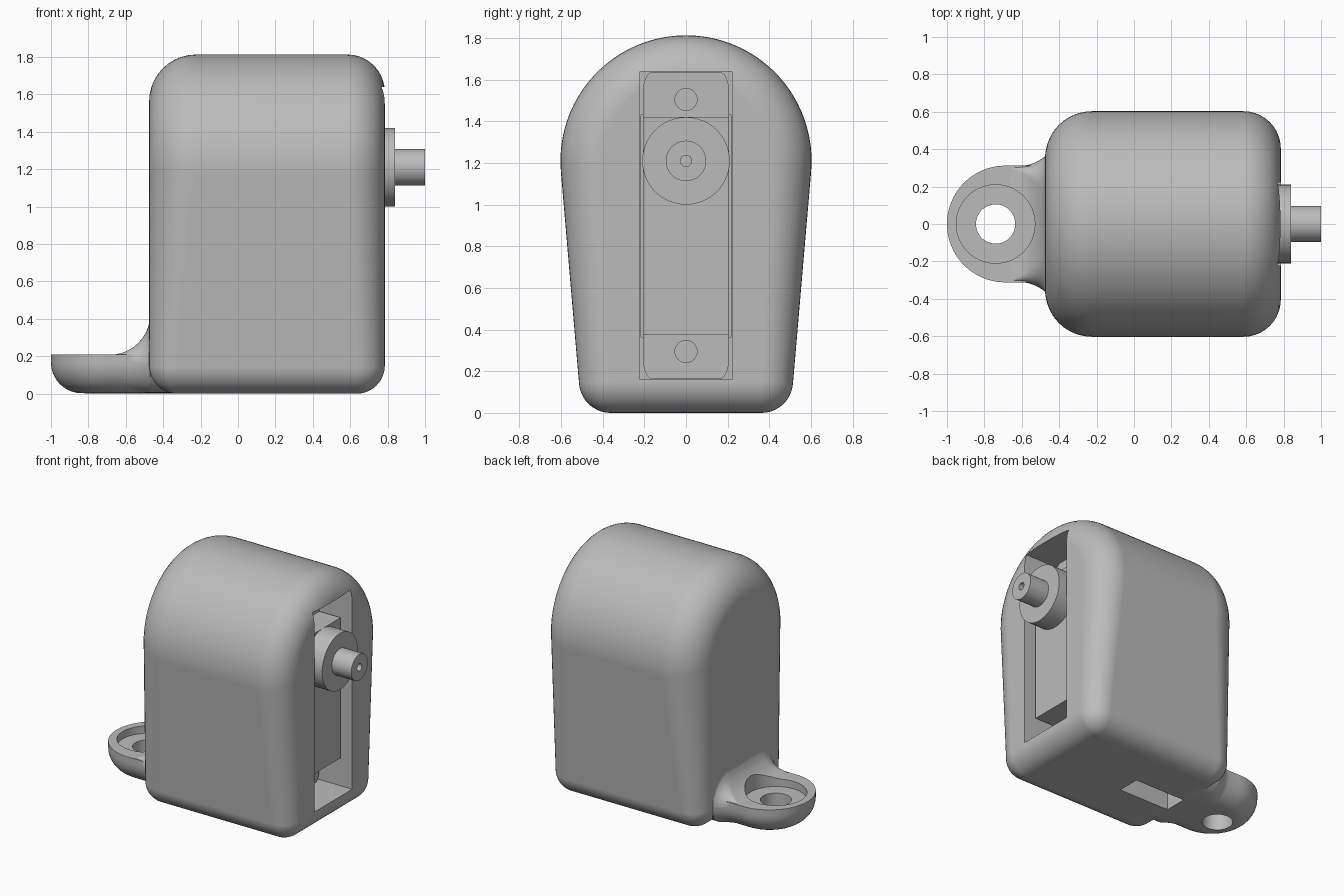
import bpy, bmesh
from math import sin, cos, pi, radians
from mathutils import Matrix

cube = bpy.data.objects.get("Cube")
if cube:
    bpy.data.objects.remove(cube, do_unlink=True)

GREY = (0.5, 0.5, 0.5, 1)
mat = bpy.data.materials.new("plain grey")
mat.use_nodes = True
mat.diffuse_color = GREY
mat.node_tree.nodes["Principled BSDF"].inputs["Base Color"].default_value = GREY


def finish(name, bm):
    bmesh.ops.recalc_face_normals(bm, faces=bm.faces)
    mesh = bpy.data.meshes.new(name)
    bm.to_mesh(mesh)
    bm.free()
    mesh.materials.append(mat)
    obj = bpy.data.objects.new(name, mesh)
    bpy.context.collection.objects.link(obj)
    return obj


def loft(name, rings):
    """Closed skin through rings that share one point count."""
    bm = bmesh.new()
    loops = [[bm.verts.new(p) for p in ring] for ring in rings]
    for a, b in zip(loops, loops[1:]):
        for i in range(len(a)):
            j = (i + 1) % len(a)
            bm.faces.new((a[i], a[j], b[j], b[i]))
    bm.faces.new(loops[0])
    bm.faces.new(loops[-1])
    return finish(name, bm)


def box(name, x0, x1, y, z0, z1):
    return loft(name, [[(x, -y, z0), (x, y, z0), (x, y, z1), (x, -y, z1)] for x in (x0, x1)])


def cylinder(name, r, start, end, axis, u, v, n=64):
    """Cylinder along x (centre y, z) or along z (centre x, y)."""
    def place(h, c, s):
        return (h, u + c, v + s) if axis == "x" else (u + c, v + s, h)
    return loft(name, [[place(h, r * cos(2 * pi * i / n), r * sin(2 * pi * i / n))
                        for i in range(n)] for h in (start, end)])


def arc(cy, cz, ry, rz, a0, a1, n):
    return [(cy + ry * cos(radians(a0 + (a1 - a0) * i / n)),
             cz + rz * sin(radians(a0 + (a1 - a0) * i / n))) for i in range(n + 1)]


def combine(target, tool, operation):
    mod = target.modifiers.new("join", "BOOLEAN")
    mod.operation = operation
    mod.solver = "EXACT"
    mod.object = tool
    bpy.context.view_layer.objects.active = target
    bpy.ops.object.modifier_apply(modifier=mod.name)
    bpy.data.objects.remove(tool, do_unlink=True)


def smooth(obj):
    bpy.ops.object.select_all(action="DESELECT")
    obj.select_set(True)
    bpy.context.view_layer.objects.active = obj
    bpy.ops.object.shade_smooth_by_angle(angle=radians(30))
    mod = obj.modifiers.new("even shading", "WEIGHTED_NORMAL")
    mod.keep_sharp = True


# Housing: arched, tapering section with larger fillets above than below
TAPER, TOP_R, TOP_Z, FOOT_R, FOOT_Y = 5, 0.603, 1.21, 0.152, 0.362


def housing_ring(edge, side, r_top, r_foot, phi):
    drop, back = 1 - sin(phi), 1 - cos(phi)
    rt, rf = TOP_R - r_top * drop, FOOT_R - r_foot * drop
    xt, xf = edge - side * r_top * back, edge - side * r_foot * back
    top = arc(0, TOP_Z, rt, rt, -TAPER, 180 + TAPER, 48)
    left = arc(-FOOT_Y, FOOT_R, rf, rf, 180 + TAPER, 270, 10)
    right = arc(FOOT_Y, FOOT_R, rf, rf, 270, 360 - TAPER, 10)
    return [(xt, y, z) for y, z in top] + [(xf, y, z) for y, z in left + right]


STEPS = 10
angles = [pi / 2 * i / STEPS for i in range(STEPS + 1)]
housing = loft("housing",
               [housing_ring(-0.475, -1, 0.25, 0.15, a) for a in angles]
               + [housing_ring(0.785, 1, 0.2, 0.15, a) for a in reversed(angles)])

# Mounting lug: rounded tongue with a rolled lower edge
LUG_X, LUG_R, LUG_H, ROLL = -0.688, 0.312, 0.21, 0.165


def lug_ring(r, z):
    end = arc(LUG_X, 0, r, r, 90, 270, 40)
    return [(x, y, z) for x, y in end] + [(-0.3, -r, z), (-0.3, r, z)]


lug = loft("lug", [lug_ring(LUG_R - ROLL * (1 - sin(a)), 0.002 + ROLL * (1 - cos(a)))
                   for a in angles] + [lug_ring(LUG_R, LUG_H)])


# Cove blending the lug into the housing wall
def cove_ring(x, t, h):
    w, rt = 0.306 + 0.06 * t ** 3, 0.004 + 0.2 * t ** 2
    pts = (arc(w - rt, h - rt, rt, rt, 0, 90, 10) + arc(rt - w, h - rt, rt, rt, 90, 180, 10)
           + arc(ROLL - w, ROLL + 0.004, ROLL, ROLL, 180, 270, 10)
           + arc(w - ROLL, ROLL + 0.004, ROLL, ROLL, 270, 360, 10))
    return [(x, y, z) for y, z in pts]


COVE = 0.215
rings = [cove_ring(-0.685 + COVE * sin(a), sin(a), 0.208 + COVE * (1 - cos(a))) for a in angles]
rings.append([(-0.3, y, z) for _, y, z in rings[-1]])
cove = loft("cove", rings)
combine(lug, cove, "UNION")
combine(housing, lug, "UNION")

# Screw hole with counterbore, motor pocket, cable slot
for tool in (cylinder("counterbore", 0.21, 0.155, 0.7, "z", -0.74, 0),
             cylinder("screw_hole", 0.105, -0.1, 0.5, "z", -0.74, 0, 48),
             box("tab_pocket", 0.41, 1.0, 0.222, 0.16, 1.64),
             box("motor_pocket", -0.37, 0.5, 0.215, 0.365, 1.43),
             box("cable_slot", -0.37, 0.05, 0.085, -0.1, 0.5)):
    combine(housing, tool, "DIFFERENCE")
smooth(housing)

# Motor case
case = box("motor_case", -0.3, 0.70, 0.207, 0.375, 1.42)

# Motor mounting plate with rounded ends and two screw holes
RY, RZ, PY, PZ0, PZ1 = 0.045, 0.1, 0.207, 0.163, 1.637
outline = (arc(PY - RY, PZ1 - RZ, RY, RZ, 0, 90, 8) + arc(RY - PY, PZ1 - RZ, RY, RZ, 90, 180, 8)
           + arc(RY - PY, PZ0 + RZ, RY, RZ, 180, 270, 8)
           + arc(PY - RY, PZ0 + RZ, RY, RZ, 270, 360, 8))
plate = loft("motor_plate", [[(x, y, z) for y, z in outline] for x in (0.412, 0.525)])
for z in (0.295, 1.505):
    combine(plate, cylinder("plate_hole", 0.053, 0.3, 0.6, "x", 0, z, 32), "DIFFERENCE")
combine(case, plate, "UNION")
smooth(case)

# Output boss and drilled shaft
boss = cylinder("output_boss", 0.21, 0.69, 0.84, "x", 0, TOP_Z)
smooth(boss)
shaft = cylinder("output_shaft", 0.097, 0.8, 1.0, "x", 0, TOP_Z, 48)
combine(shaft, cylinder("shaft_bore", 0.027, 0.86, 1.1, "x", 0, TOP_Z, 24), "DIFFERENCE")
smooth(shaft)
